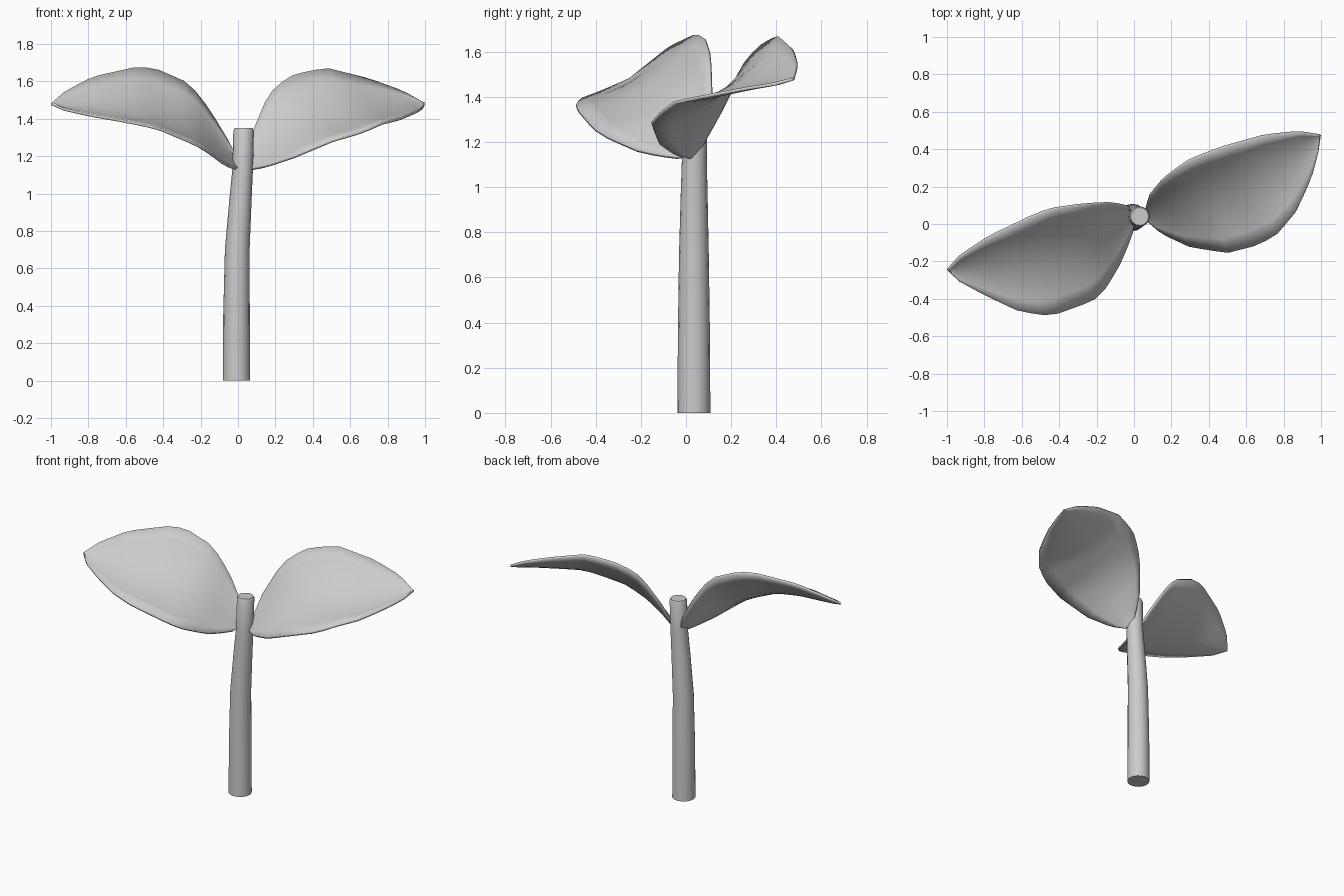
import bpy, math
from mathutils import Vector

if "Cube" in bpy.data.objects:
    bpy.data.objects.remove(bpy.data.objects["Cube"])

grey = bpy.data.materials.new("soft_grey")
grey.diffuse_color = (0.6, 0.6, 0.6, 1)
grey.use_nodes = True
grey.node_tree.nodes["Principled BSDF"].inputs["Base Color"].default_value = grey.diffuse_color


def make(name, verts, faces, angle):
    me = bpy.data.meshes.new(name)
    me.from_pydata(verts, [], faces)
    me.materials.append(grey)
    ob = bpy.data.objects.new(name, me)
    bpy.context.collection.objects.link(ob)
    bpy.ops.object.select_all(action='DESELECT')
    bpy.context.view_layer.objects.active = ob
    ob.select_set(True)
    bpy.ops.object.shade_smooth_by_angle(angle=math.radians(angle))
    return ob


# Stem: tapered, slightly leaning tube (x, y, z, radius)
rings = [(-.008, .035, 0, .073), (-.008, .035, .35, .071), (-.004, .035, .7, .066),
         (.012, .036, .95, .06), (.025, .037, 1.13, .055), (.03, .04, 1.335, .055),
         (.03, .04, 1.35, .048)]
N = 16
verts, faces = [], []
for x, y, z, r in rings:
    for i in range(N):
        a = 2 * math.pi * i / N
        verts.append((x + r * math.cos(a), y + r * math.sin(a), z))
for k in range(len(rings) - 1):
    for i in range(N):
        j = (i + 1) % N
        faces.append((k * N + i, k * N + j, (k + 1) * N + j, (k + 1) * N + i))
faces.append(tuple(reversed(range(N))))
faces.append(tuple(range((len(rings) - 1) * N, len(rings) * N)))
make("stem", verts, faces, 50)


def sample(edge, axis, u):
    """Point on an edge polyline at distance u along the leaf axis."""
    for a, b in zip(edge, edge[1:]):
        ua, ub = a.dot(axis), b.dot(axis)
        if u <= ub:
            t = max(0, (u - ua) / max(ub - ua, 1e-6))
            return a.lerp(b, t)
    return edge[-1].copy()


def leaf(name, base, tip, back, front, cup=.11, rows=22, cols=8):
    """Cupped leaf blade lofted between its back and front edges."""
    base, tip = Vector(base), Vector(tip)
    back = [base] + [Vector(p) for p in back] + [tip]
    front = [base] + [Vector(p) for p in front] + [tip]
    axis = (tip - base)
    axis.z = 0
    axis.normalize()
    u0, u1 = base.dot(axis), tip.dot(axis)
    verts, faces = [], []
    for i in range(rows + 1):
        s = .5 - .5 * math.cos(math.pi * (.03 + .965 * i / rows))
        u = u0 + (u1 - u0) * s
        f, b = sample(front, axis, u), sample(back, axis, u)
        across = b - f
        n = axis.cross(across)
        if n.z < 0:
            n = -n
        n.normalize()
        for j in range(cols + 1):
            v = j / cols
            verts.append(f + across * v - n * cup * across.length * 4 * v * (1 - v))
    w = cols + 1
    flip = tip.x < 0
    for i in range(rows):
        for j in range(cols):
            q = (i * w + j, (i + 1) * w + j, (i + 1) * w + j + 1, i * w + j + 1)
            faces.append(q[::-1] if flip else q)
    ob = make(name, verts, faces, 60)
    sol = ob.modifiers.new("thickness", 'SOLIDIFY')
    sol.thickness = .014
    sol.offset = 0


leaf("right_leaf", (.055, .055, 1.16), (.997, .475, 1.48),
     [(.08, .15, 1.33), (.15, .235, 1.5), (.2, .275, 1.57), (.3, .345, 1.635),
      (.47, .41, 1.668), (.7, .475, 1.61), (.88, .493, 1.545)],
     [(.07, .02, 1.13), (.15, -.05, 1.145), (.3, -.12, 1.195), (.5, -.153, 1.28),
      (.67, -.11, 1.33), (.77, -.05, 1.375), (.87, .07, 1.40), (.95, .25, 1.435),
      (.985, .38, 1.455)])

leaf("left_leaf", (0, .05, 1.14), (-.998, -.245, 1.48),
     [(-.03, .095, 1.24), (-.12, .113, 1.39), (-.2, .11, 1.51), (-.27, .105, 1.59),
      (-.45, .08, 1.668), (-.55, .04, 1.672), (-.78, -.07, 1.62), (-.93, -.17, 1.54)],
     [(-.01, -.05, 1.13), (-.07, -.2, 1.155), (-.15, -.34, 1.215), (-.22, -.41, 1.26),
      (-.42, -.483, 1.345), (-.5, -.488, 1.365), (-.63, -.46, 1.39), (-.8, -.38, 1.42),
      (-.93, -.31, 1.45)])
